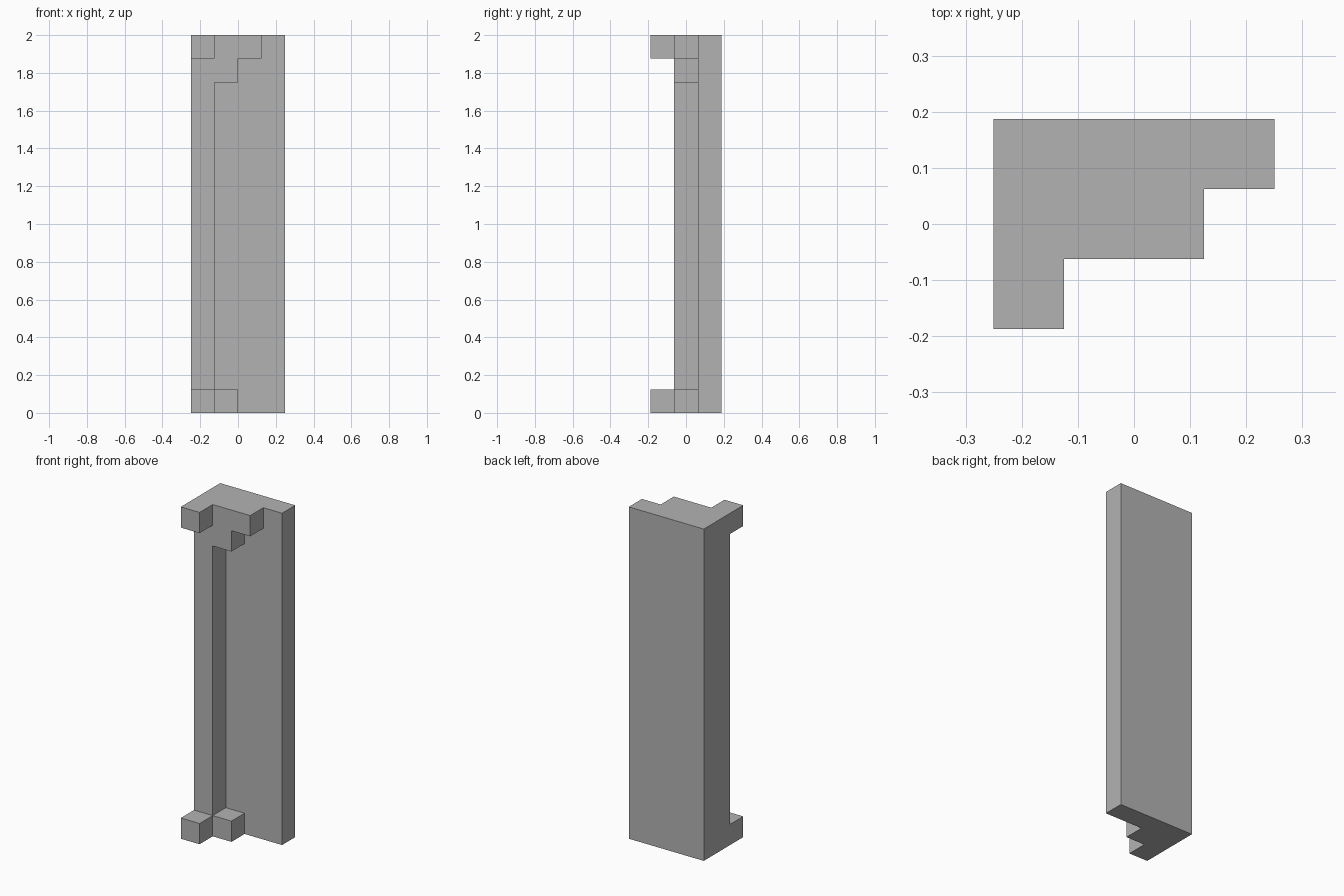
import bpy
import bmesh
from itertools import product
from mathutils import Vector

default = bpy.data.objects.get("Cube")
if default:
    bpy.data.objects.remove(default, do_unlink=True)

UNIT = 0.125                     # side of one building block
SIZE = Vector((4, 3, 16))        # whole model in blocks

# Parts as block ranges: (x, y, z) start and end, counted from the front right foot
PARTS = {
    "back_panel": ((0, 2, 0), (4, 3, 16)),
    "column": ((0, 1, 0), (1, 2, 16)),
    "base_side_step": ((1, 1, 0), (2, 2, 1)),
    "base_front_step": ((0, 0, 0), (1, 1, 1)),
    "lower_bracket": ((1, 1, 14), (2, 2, 15)),
    "upper_bracket": ((1, 1, 15), (3, 2, 16)),
    "top_front_step": ((0, 0, 15), (1, 1, 16)),
}


def blocks_in(start, end):
    return set(product(*(range(a, b) for a, b in zip(start, end))))


def add_block_face(bm, block, axis, side):
    """Add one outward face of a block."""
    u, v = (axis + 1) % 3, (axis + 2) % 3
    corners = [(0, 0), (1, 0), (1, 1), (0, 1)]
    if not side:
        corners.reverse()
    verts = []
    for a, b in corners:
        p = Vector(block)
        p[axis] += side
        p[u] += a
        p[v] += b
        p.x -= SIZE.x / 2
        p.y -= SIZE.y / 2
        verts.append(bm.verts.new(p * UNIT))
    bm.faces.new(verts)


# Join the parts into one outer shell without inner walls
solid = set().union(*(blocks_in(*part) for part in PARTS.values()))
bm = bmesh.new()
for block in solid:
    for axis, side in product(range(3), (0, 1)):
        neighbour = list(block)
        neighbour[axis] += 1 if side else -1
        if tuple(neighbour) not in solid:
            add_block_face(bm, block, axis, side)
bmesh.ops.remove_doubles(bm, verts=bm.verts[:], dist=UNIT / 100)
bmesh.ops.dissolve_limit(bm, angle_limit=0.01, verts=bm.verts[:], edges=bm.edges[:])

mesh = bpy.data.meshes.new("stepped_pillar")
bm.to_mesh(mesh)
bm.free()
pillar = bpy.data.objects.new("stepped_pillar", mesh)
bpy.context.collection.objects.link(pillar)

# Plain grey all over
grey = bpy.data.materials.new("plain_grey")
grey.use_nodes = True
colour = (0.45, 0.45, 0.45, 1)
grey.diffuse_color = colour
grey.node_tree.nodes["Principled BSDF"].inputs["Base Color"].default_value = colour
mesh.materials.append(grey)
